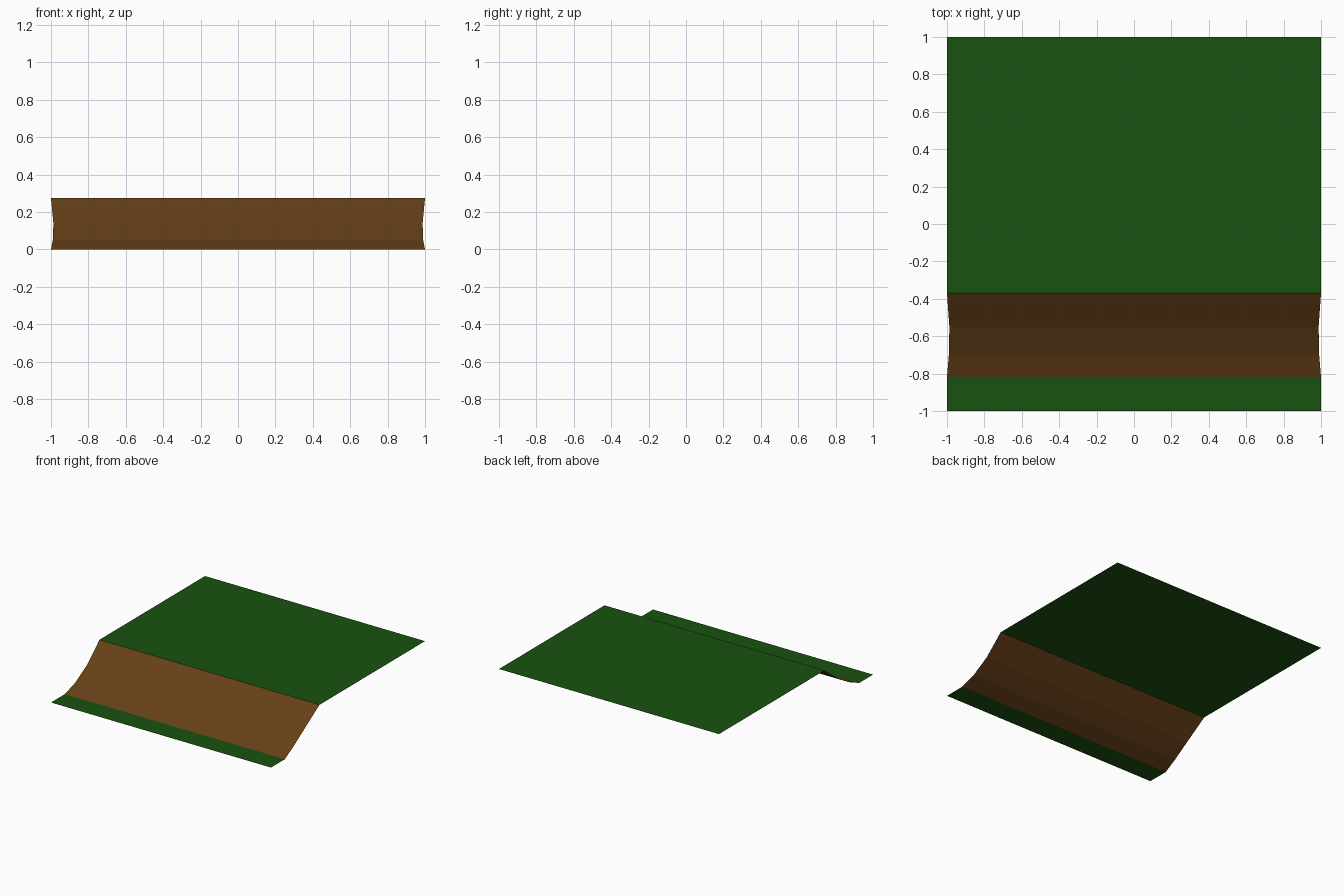
import bpy, bmesh

if "Cube" in bpy.data.objects:
    bpy.data.objects.remove(bpy.data.objects["Cube"])

# (half width, y, z) cross-section points, front to back
FOOT = (1.0, -0.82, 0.0)
CREST = (1.0, -0.37, 0.275)


def material(name, color):
    mat = bpy.data.materials.new(name)
    mat.diffuse_color = color
    mat.use_nodes = True
    mat.node_tree.nodes["Principled BSDF"].inputs["Base Color"].default_value = mat.diffuse_color
    return mat


def strip(name, profile, mat):
    """Sheet swept across x, mirrored left to right, following the profile."""
    bm = bmesh.new()
    rows = [[bm.verts.new((s * w, y, z)) for s in (-1, 1)] for w, y, z in profile]
    for (a, b), (d, c) in zip(rows, rows[1:]):
        bm.faces.new((a, b, c, d))
    mesh = bpy.data.meshes.new(name)
    bm.to_mesh(mesh)
    bm.free()
    mesh.materials.append(mat)
    obj = bpy.data.objects.new(name, mesh)
    bpy.context.collection.objects.link(obj)
    return obj


grass = material("grass", (0.01, 0.085, 0.005, 1))
earth = material("earth", (0.135, 0.052, 0.009, 1))

# Low ground, curved earth bank with slightly inset ends, high ground
strip("lower_grass", [(1.0, -1.0, 0.0), FOOT], grass)
strip("earth_bank", [FOOT, (0.99, -0.70, 0.05), (0.987, -0.55, 0.14), CREST], earth)
strip("upper_grass", [CREST, (1.0, 1.0, 0.275)], grass)
